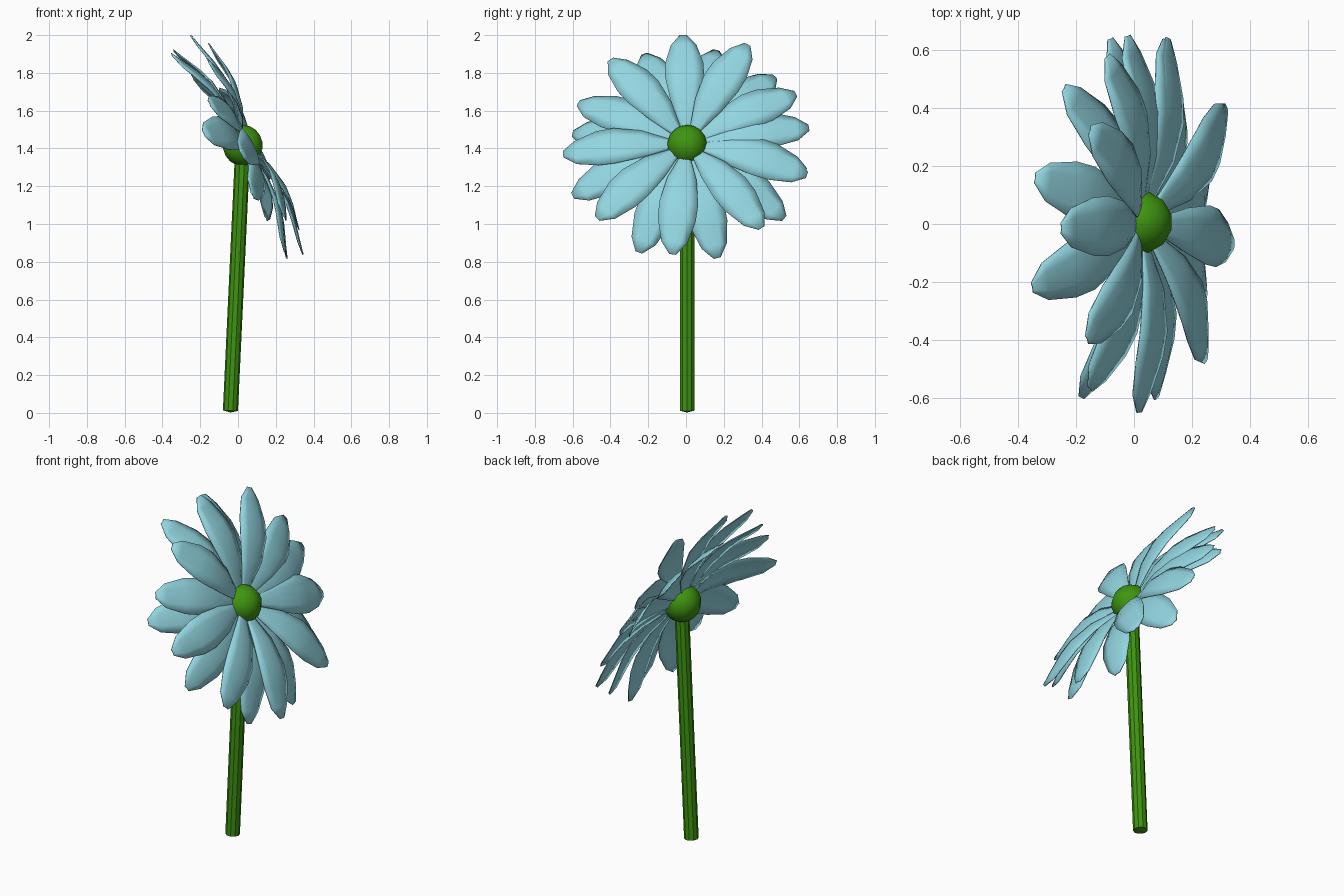
import bpy
import bmesh
import math
from mathutils import Vector, Matrix

default_cube = bpy.data.objects.get("Cube")
if default_cube:
    bpy.data.objects.remove(default_cube, do_unlink=True)


def make_material(name, colour):
    material = bpy.data.materials.new(name)
    material.use_nodes = True
    material.diffuse_color = colour
    material.node_tree.nodes["Principled BSDF"].inputs["Base Color"].default_value = colour
    return material


def make_object(name, bm, material, smooth_angle):
    mesh = bpy.data.meshes.new(name)
    bm.to_mesh(mesh)
    bm.free()
    mesh.materials.append(material)
    obj = bpy.data.objects.new(name, mesh)
    bpy.context.collection.objects.link(obj)
    bpy.ops.object.select_all(action="DESELECT")
    obj.select_set(True)
    bpy.context.view_layer.objects.active = obj
    bpy.ops.object.shade_smooth_by_angle(angle=math.radians(smooth_angle))
    return obj


petal_blue = make_material("pale blue", (0.29, 0.67, 0.75, 1))
leaf_green = make_material("leaf green", (0.05, 0.30, 0.005, 1))

# Flower head leans back, facing +x and a little upward
head = Vector((0.022, 0.005, 1.42))
facing = Vector((0.89, 0, 0.45)).normalized()

# Stem: slim leaning cylinder
foot, top = Vector((-0.04, 0.006, 0.012)), Vector((0.025, 0.006, 1.40))
axis = top - foot
bm = bmesh.new()
bmesh.ops.create_cone(
    bm, cap_ends=True, segments=10, radius1=0.04, radius2=0.04, depth=axis.length,
    matrix=Matrix.Translation((foot + top) / 2) @ axis.to_track_quat("Z", "Y").to_matrix().to_4x4())
# Shallow point under the foot
bmesh.ops.poke(bm, faces=[min(bm.faces, key=lambda f: f.calc_center_median().z)], offset=0.01)
make_object("stem", bm, leaf_green, 30)

# Flower centre: faceted ball
bm = bmesh.new()
bmesh.ops.create_uvsphere(
    bm, u_segments=12, v_segments=9, radius=0.109,
    matrix=Matrix.Translation((0.025, 0.006, 1.416)) @ Matrix.Rotation(math.radians(15), 4, "Z"))
make_object("flower_centre", bm, leaf_green, 60)

# Petal outline: fraction of length, half width
OUTLINE = [(0.02, 0.006), (0.16, 0.034), (0.36, 0.078), (0.58, 0.103),
           (0.72, 0.1), (0.9, 0.068), (1.0, 0.018)]
ACROSS = (-1, -0.5, 0, 0.5, 1)


def add_petal(bm, tip):
    """A thin, gently arched leaf shape from the head to the tip."""
    along = tip - head
    side = facing.cross(along).normalized()
    out = along.cross(side).normalized()
    rows = []
    for t, half_width in OUTLINE:
        spine = head + along * t + out * 0.07 * math.sin(math.pi * t) ** 1.2
        rows.append([bm.verts.new(spine + side * half_width * a
                                  - out * 0.15 * half_width * a * a) for a in ACROSS])
    for near, far in zip(rows, rows[1:]):
        for i in range(len(ACROSS) - 1):
            bm.faces.new((near[i], far[i], far[i + 1], near[i + 1]))


# Petal tips, two loose rings
FRONT_TIPS = [(-0.25, -0.015, 2.0), (-0.15, 0.325, 1.95), (-0.09, 0.58, 1.69),
              (-0.02, 0.65, 1.51), (0.12, 0.64, 1.26), (0.15, 0.52, 1.03),
              (0.26, 0.165, 0.82), (0.345, -0.07, 0.84), (0.25, -0.47, 1.03),
              (0.02, -0.65, 1.37), (-0.15, -0.57, 1.64), (-0.16, -0.4, 1.87)]
BACK_TIPS = [(-0.34, 0.16, 1.92), (-0.24, 0.47, 1.78), (-0.08, 0.64, 1.51),
             (0.11, 0.635, 1.28), (0.32, 0.4, 0.98), (0.25, -0.25, 0.85),
             (0.08, -0.6, 1.15), (-0.18, -0.6, 1.48), (-0.35, -0.22, 1.9)]

for ring_name, tips in (("front_petals", FRONT_TIPS), ("back_petals", BACK_TIPS)):
    bm = bmesh.new()
    for tip in tips:
        add_petal(bm, Vector(tip))
    bmesh.ops.recalc_face_normals(bm, faces=bm.faces)
    petals = make_object(ring_name, bm, petal_blue, 40)
    # Give the petals a sliver of thickness
    solid = petals.modifiers.new("thickness", "SOLIDIFY")
    solid.thickness = 0.005
    solid.offset = 0
